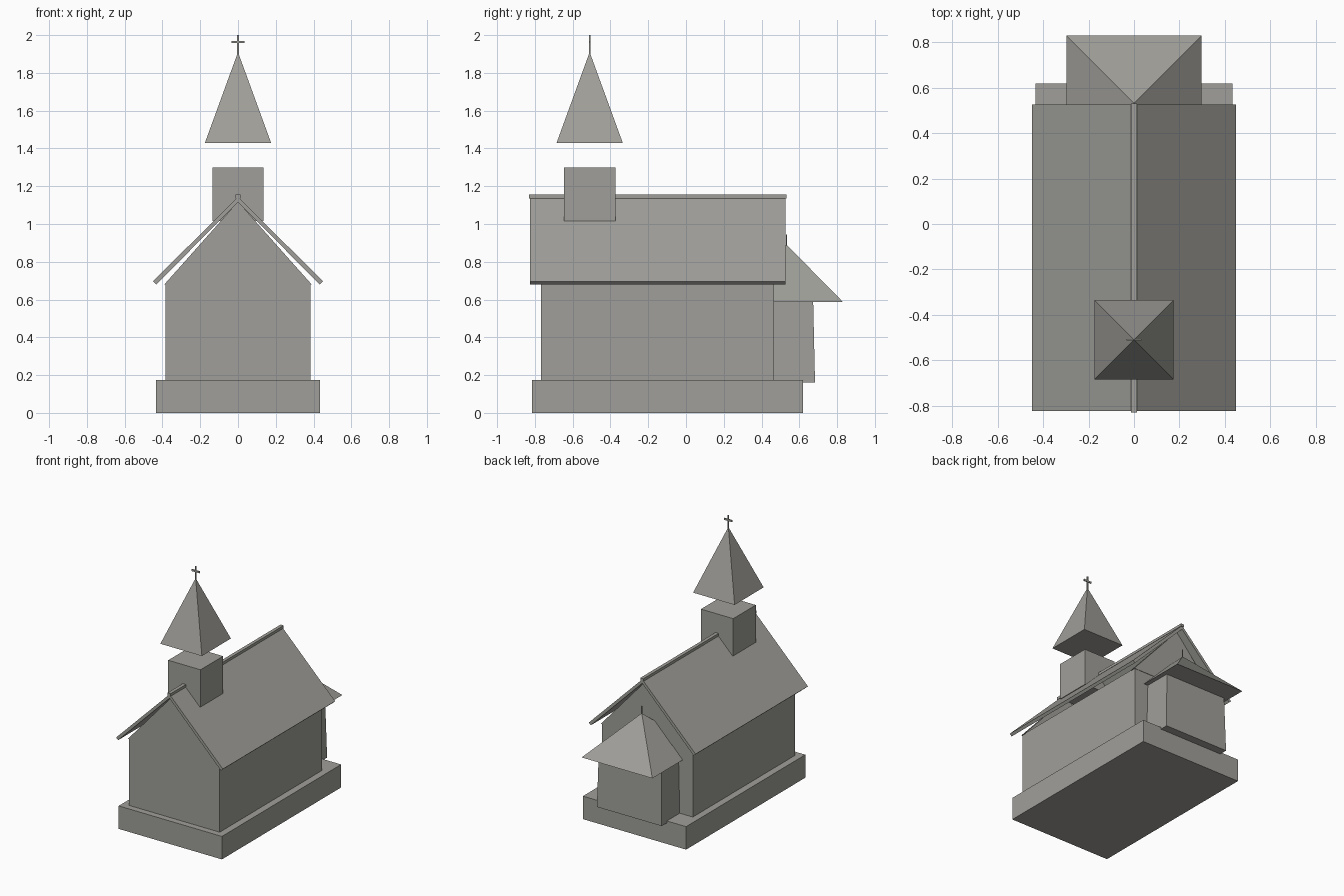
import bpy

cube = bpy.data.objects.get("Cube")
if cube:
    bpy.data.objects.remove(cube, do_unlink=True)

# One plain stone colour
STONE = (0.35, 0.345, 0.32, 1)
stone = bpy.data.materials.new("warm_grey_stone")
stone.use_nodes = True
stone.diffuse_color = STONE
stone.node_tree.nodes["Principled BSDF"].inputs["Base Color"].default_value = STONE


def add_mesh(name, verts, faces):
    mesh = bpy.data.meshes.new(name)
    mesh.from_pydata(verts, [], faces)
    mesh.materials.append(stone)
    obj = bpy.data.objects.new(name, mesh)
    bpy.context.collection.objects.link(obj)
    return obj


def prism(name, profile, y0, y1):
    """Extrude a counter-clockwise (x, z) profile from y0 to y1."""
    n = len(profile)
    verts = [(x, y, z) for y in (y0, y1) for x, z in profile]
    sides = [(i, i + n, (i + 1) % n + n, (i + 1) % n) for i in range(n)]
    return add_mesh(name, verts, [tuple(range(n)), tuple(reversed(range(n, 2 * n)))] + sides)


def box(name, half_x, y0, y1, z0, z1):
    return prism(name, [(-half_x, z0), (half_x, z0), (half_x, z1), (-half_x, z1)], y0, y1)


def square(y, half, z):
    return [(-half, y - half, z), (half, y - half, z), (half, y + half, z), (-half, y + half, z)]


def pyramid(name, y, half, z0, z1):
    verts = square(y, half, z0) + [(0, y, z1)]
    return add_mesh(name, verts, [(3, 2, 1, 0)] + [(i, (i + 1) % 4, 4) for i in range(4)])


def frustum(name, y, half0, half1, z0, z1):
    verts = square(y, half0, z0) + square(y, half1, z1)
    sides = [(i, (i + 1) % 4, (i + 1) % 4 + 4, i + 4) for i in range(4)]
    return add_mesh(name, verts, [(3, 2, 1, 0), (4, 5, 6, 7)] + sides)


# Plinth and nave
box("plinth", 0.435, -0.815, 0.62, 0, 0.175)
box("nave_walls", 0.383, -0.767, 0.465, 0.175, 0.685)

# Triangular gable plates at both ends
gable = [(-0.39, 0.68), (0.39, 0.68), (0, 1.118)]
prism("front_gable", gable, -0.77, -0.73)
prism("back_gable", gable, 0.43, 0.468)

# Pitched roof slabs, mirrored across the ridge
slab = [(0.433, 0.68), (0.45, 0.696), (0, 1.145), (0, 1.115)]
prism("left_roof_slab", slab, -0.825, 0.527)
prism("right_roof_slab", [(-x, z) for x, z in reversed(slab)], -0.825, 0.527)
box("ridge_cap", 0.013, -0.83, 0.532, 1.135, 1.155)

# Belfry and floating spire with a cross
TOWER_Y = -0.51
box("belfry", 0.136, TOWER_Y - 0.136, TOWER_Y + 0.136, 1.016, 1.3)
pyramid("spire", TOWER_Y, 0.175, 1.43, 1.91)
box("cross_post", 0.004, TOWER_Y - 0.004, TOWER_Y + 0.004, 1.88, 2.0)
box("cross_arm", 0.034, TOWER_Y - 0.004, TOWER_Y + 0.004, 1.957, 1.97)

# Rear apse with tapered walls, hipped roof and finial
frustum("apse_walls", 0.41, 0.273, 0.263, 0.16, 0.6)
pyramid("apse_roof", 0.533, 0.298, 0.587, 0.89)
box("apse_finial", 0.003, 0.53, 0.536, 0.87, 0.945)
